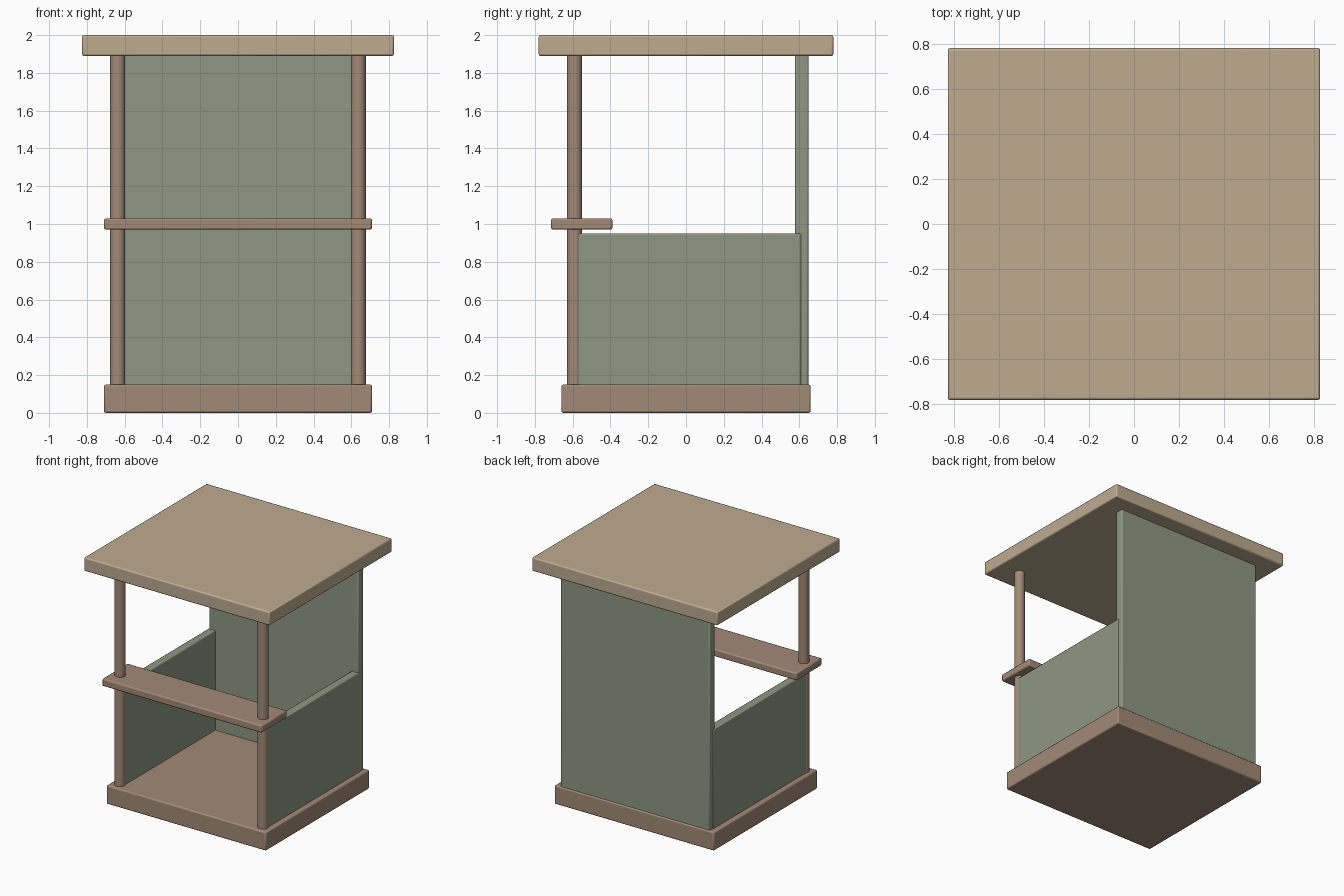
import bpy
import math

cube = bpy.data.objects.get("Cube")
if cube:
    bpy.data.objects.remove(cube, do_unlink=True)


def material(name, rgb):
    mat = bpy.data.materials.new(name)
    mat.use_nodes = True
    mat.diffuse_color = (*rgb, 1)
    mat.node_tree.nodes["Principled BSDF"].inputs["Base Color"].default_value = (*rgb, 1)
    return mat


TAN = material("tan roof", (0.51, 0.41, 0.28))
WOOD = material("brown wood", (0.36, 0.255, 0.187))
GREEN = material("sage green", (0.28, 0.31, 0.23))


def finish(obj, name, mat):
    obj.name = name
    obj.data.materials.append(mat)
    bpy.ops.object.shade_smooth_by_angle(angle=math.radians(35))
    return obj


def box(name, x, y, z, mat, bevel=0.01):
    """Box from (min, max) pairs with softened edges."""
    pairs = (x, y, z)
    bpy.ops.mesh.primitive_cube_add(size=1, location=[(a + b) / 2 for a, b in pairs])
    obj = bpy.context.object
    obj.scale = [b - a for a, b in pairs]
    bpy.ops.object.transform_apply(location=False, rotation=False, scale=True)
    mod = obj.modifiers.new("soft edges", "BEVEL")
    mod.width = bevel
    mod.segments = 2
    return finish(obj, name, mat)


# Floor, roof, counter and back
box("base", (-0.71, 0.71), (-0.66, 0.66), (0, 0.15), WOOD)
box("roof", (-0.826, 0.826), (-0.78, 0.78), (1.89, 2), TAN)
box("counter", (-0.71, 0.71), (-0.715, -0.39), (0.97, 1.03), WOOD)
box("back_wall", (-0.665, 0.665), (0.577, 0.649), (0.14, 1.9), GREEN)

# Low side walls and round front posts
for side, s in (("left", 1), ("right", -1)):
    box(side + "_wall", sorted((s * 0.605, s * 0.67)), (-0.575, 0.61),
        (0.14, 0.95), GREEN, 0.008)
    bpy.ops.mesh.primitive_cylinder_add(vertices=24, radius=0.04, depth=1.76,
                                        location=(s * 0.637, -0.59, 1.02))
    finish(bpy.context.object, side + "_front_post", WOOD)
